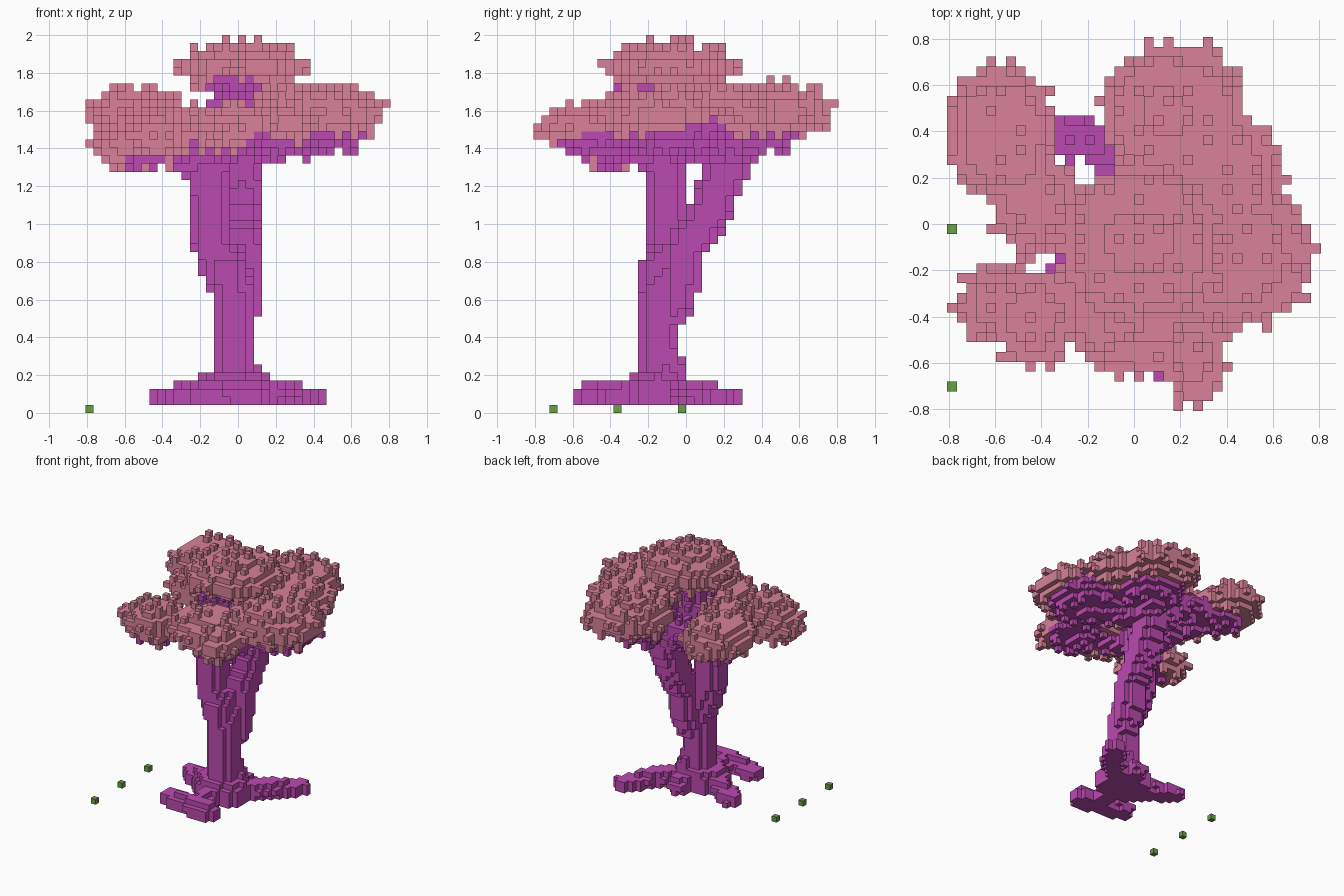
import bpy
import bmesh
import random
from itertools import product
from mathutils import Vector

random.seed(4)
V = 2 / 47            # cube size
HALF, TOP = 19, 47    # grid limits in cubes
DIRS = [(1, 0, 0), (-1, 0, 0), (0, 1, 0), (0, -1, 0), (0, 0, 1), (0, 0, -1)]
cells = {}            # grid cell -> part name

if "Cube" in bpy.data.objects:
    bpy.data.objects.remove(bpy.data.objects["Cube"])


def make_material(name, colour):
    mat = bpy.data.materials.new(name)
    mat.use_nodes = True
    mat.diffuse_color = (*colour, 1)
    mat.node_tree.nodes["Principled BSDF"].inputs["Base Color"].default_value = (*colour, 1)
    return mat


bark = make_material("purple bark", (0.5, 0.068, 0.435))
blossom = make_material("pink blossom", (0.69, 0.22, 0.32))
grass = make_material("green grass", (0.135, 0.35, 0.065))


def fill(part, inside, floor=1):
    """Claim every free cell whose centre lies inside a shape."""
    for c in product(range(-HALF, HALF), range(-HALF, HALF), range(floor, TOP)):
        if c not in cells and inside(Vector(c) * V + Vector((V, V, V)) / 2):
            cells[c] = part


def limb(part, points, r0, r1, flat=1.0):
    """Tapered limb through points; flat > 1 squashes it in height."""
    n = len(points) - 1
    squash = Vector((1, 1, flat))
    for s in range(n):
        a, b = Vector(points[s]) * squash, Vector(points[s + 1]) * squash
        ab = b - a

        def inside(p):
            q = p * squash
            t = min(1, max(0, (q - a).dot(ab) / ab.length_squared))
            return (q - a - ab * t).length <= r0 + (r1 - r0) * (s + t) / n
        fill(part, inside)


def lobe(part, centre, radii):
    """Rounded lobe."""
    def inside(p):
        d = [abs(p[i] - centre[i]) / radii[i] for i in range(3)]
        return d[0] ** 2.1 + d[1] ** 2.1 + d[2] ** 2.2 <= 1
    fill(part, inside)


# Trunk and its two rising stems
limb("trunk", [(-.02, -.15, .12), (-.02, -.15, .62)], .1, .1)
limb("trunk", [(.04, -.1, .1), (.02, -.09, .3)], .11, .07)
limb("trunk", [(-.02, -.13, .62), (-.07, -.13, .76)], .11, .125)
limb("left_stem", [(-.11, -.12, .78), (-.15, -.106, .95),
                   (-.16, -.106, 1.24), (-.19, -.1, 1.34)], .1, .125)
limb("back_stem", [(.02, -.06, .55), (.02, -.02, .68), (.02, -.01, .87),
                   (.02, .11, 1.03), (.02, .23, 1.33)], .09, .12)

# Roots
for path in ([(-.02, -.15, .1), (-.25, -.1, .1), (-.41, .0, .08)],
             [(.02, -.12, .1), (.24, .04, .1), (.39, .23, .08)],
             [(-.02, -.2, .1), (-.04, -.48, .09)],
             [(.08, -.52, .09), (-.29, -.46, .09)],
             [(.0, -.1, .1), (.03, .06, .1)]):
    limb("roots", path, .09, .07, 1.2)
lobe("roots", (-.03, -.15, .11), (.22, .17, .14))

# Branches to each blossom lobe
fork_left, fork_back = (-.17, -.1, 1.34), (.02, .23, 1.36)
for path in ([fork_left, (-.34, .1, 1.46), (-.5, .3, 1.53)],
             [fork_left, (-.32, -.24, 1.38), (-.48, -.36, 1.4)],
             [fork_left, (.05, -.4, 1.47)],
             [fork_left, (-.05, -.02, 1.47), (-.03, -.1, 1.82)],
             [fork_back, (.2, .5, 1.54)],
             [fork_back, (.3, .02, 1.44), (.55, -.08, 1.52)],
             [fork_back, (-.2, .36, 1.5), (-.52, .4, 1.53)]):
    limb("branches", path, .095, .08)

# Spreading twigs under the blossom
for centre, radii in [((.15, .36, 1.51), (.25, .25, .12)),
                      ((.41, -.05, 1.5), (.28, .3, .12)),
                      ((.19, -.42, 1.46), (.19, .25, .085)),
                      ((-.02, -.14, 1.76), (.19, .22, .07)),
                      ((-.54, .36, 1.51), (.15, .18, .08)),
                      ((-.46, -.38, 1.37), (.15, .14, .07))]:
    lobe("twigs", centre, radii)

# Blossom lobes
LOBES = {
    "crown_blossom": [((.02, -.08, 1.83), (.34, .33, .115))],
    "back_left_blossom": [((-.57, .39, 1.59), (.23, .3, .13)),
                          ((-.41, .08, 1.56), (.19, .22, .1))],
    "front_left_blossom": [((-.54, -.35, 1.42), (.22, .17, .12)),
                           ((-.43, -.4, 1.45), (.18, .21, .13))],
    "front_blossom": [((.05, -.37, 1.5), (.35, .28, .11)),
                      ((.26, -.57, 1.52), (.13, .21, .09))],
    "right_blossom": [((.42, -.13, 1.58), (.36, .32, .13)),
                      ((.35, .2, 1.59), (.27, .32, .13))],
    "back_blossom": [((.14, .48, 1.61), (.28, .28, .12)),
                     ((.26, .45, 1.6), (.22, .32, .12))],
}
for part, shapes in LOBES.items():
    for centre, radii in shapes:
        lobe(part, centre, radii)


def step(c, d):
    return tuple(a + b for a, b in zip(c, d))


# Single-cube buds scattered evenly over the canopy
sites = {}
for c, part in cells.items():
    if part in LOBES or part == "twigs" or (part == "branches" and c[2] > 31):
        for d in DIRS:
            n = step(c, d)
            if n not in cells and all(-HALF <= v < HALF for v in n[:2]) and n[2] < TOP:
                sites.setdefault(n, []).append(part)
order = sorted(n for n, parts in sites.items() if len(parts) == 1)
random.shuffle(order)
buds = set()
for n in order:
    near = any(step(n, d) in buds for d in product((-1, 0, 1), repeat=3))
    if not near and random.random() < .35:
        buds.add(n)
        cells[n] = sites[n][0]

# Three loose grass cubes on the ground
for row in (-17, -9, -1):
    cells[(-HALF, row, 0)] = "grass_cubes"


def build(part, mat):
    """Mesh the outer faces of one part's cubes."""
    bm = bmesh.new()
    verts = {}

    def vert(p):
        if p not in verts:
            verts[p] = bm.verts.new(Vector(p) * V)
        return verts[p]

    for c in [c for c, name in cells.items() if name == part]:
        for d in DIRS:
            if step(c, d) in cells:
                continue
            axis = [abs(v) for v in d].index(1)
            u, w = (axis + 1) % 3, (axis + 2) % 3
            ring = []
            for du, dw in ((0, 0), (1, 0), (1, 1), (0, 1)):
                p = list(c)
                p[axis] += max(d[axis], 0)
                p[u] += du
                p[w] += dw
                ring.append(vert(tuple(p)))
            bm.faces.new(ring if d[axis] > 0 else ring[::-1])
    mesh = bpy.data.meshes.new(part)
    bm.to_mesh(mesh)
    bm.free()
    mesh.materials.append(mat)
    bpy.context.collection.objects.link(bpy.data.objects.new(part, mesh))


for part in dict.fromkeys(cells.values()):
    build(part, blossom if part in LOBES else grass if part == "grass_cubes" else bark)
